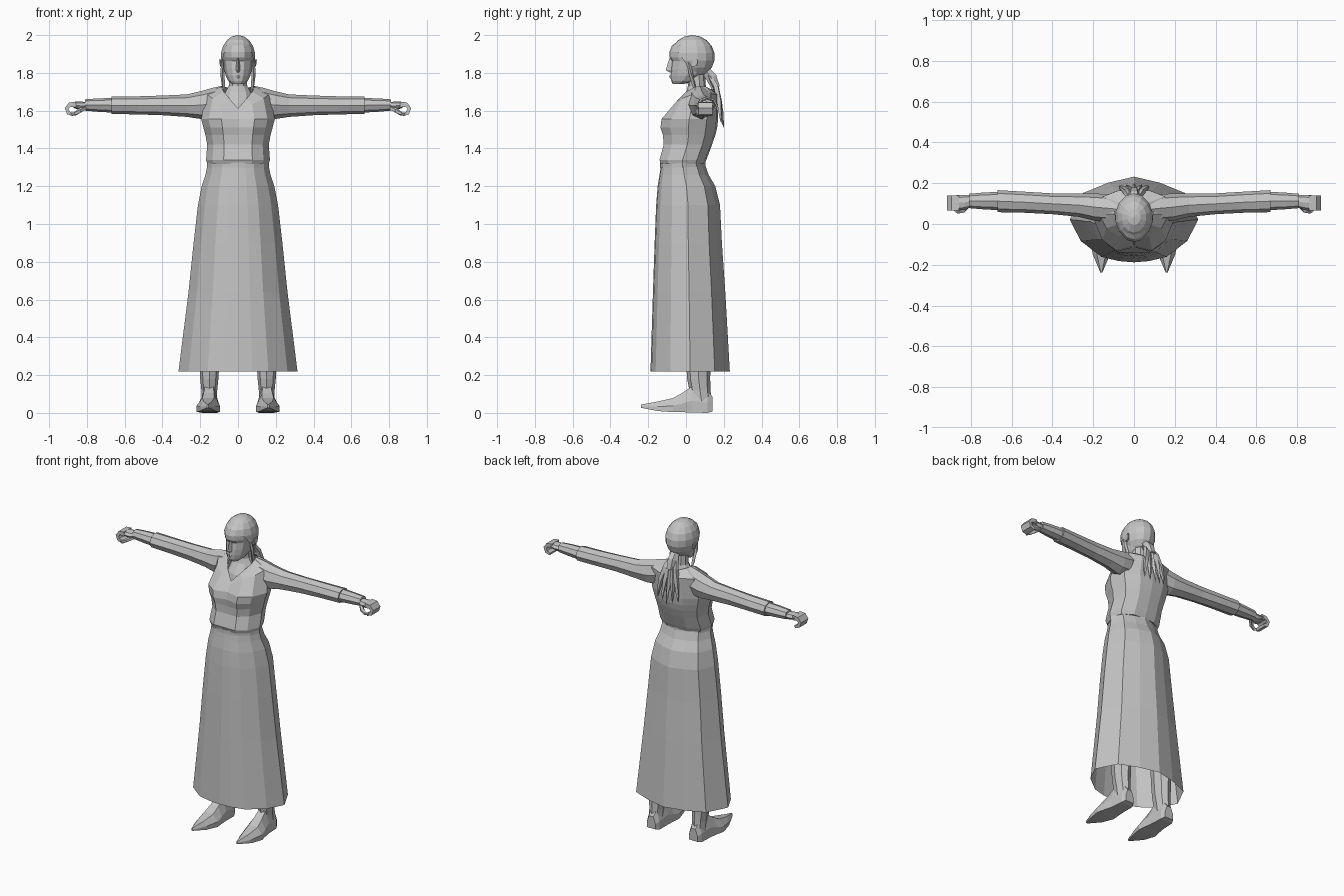
import bpy, bmesh, math
from mathutils import Vector, Matrix

grey = bpy.data.materials.new("plain_grey")
grey.diffuse_color = (0.55, 0.55, 0.55, 1)


def finish(name, bm):
    bmesh.ops.recalc_face_normals(bm, faces=bm.faces)
    me = bpy.data.meshes.new(name)
    bm.to_mesh(me)
    bm.free()
    me.materials.append(grey)
    ob = bpy.data.objects.new(name, me)
    bpy.context.collection.objects.link(ob)
    return ob


def loft(name, rings, cap_start=True, cap_end=True):
    bm = bmesh.new()
    loops = [[bm.verts.new(p) for p in ring] for ring in rings]
    n = len(loops[0])
    for a, b in zip(loops, loops[1:]):
        for i in range(n):
            j = (i + 1) % n
            bm.faces.new((a[i], a[j], b[j], b[i]))
    if cap_start:
        bm.faces.new(loops[0])
    if cap_end:
        bm.faces.new(loops[-1])
    return finish(name, bm)


def mirror_ring(half):
    """Close a right-hand half outline, listed from front to back."""
    return list(half) + [(-x, y, z) for x, y, z in reversed(half[1:-1])]


def level_ring(template, z, w, front, back):
    mid, dep = (front + back) / 2, (back - front) / 2
    return mirror_ring([(u * w, mid + v * dep, z) for u, v in template])


def tube(name, path, sides=5):
    """Path entries: (point, radius)."""
    pts = [Vector(p) for p, r in path]
    rings = []
    for i, (p, r) in enumerate(path):
        d = pts[min(i + 1, len(pts) - 1)] - pts[max(i - 1, 0)]
        q = d.to_track_quat('Z', 'Y')
        rings.append([pts[i] + q @ Vector((r * math.cos(a), r * math.sin(a), 0))
                      for a in (2 * math.pi * k / sides for k in range(sides))])
    return loft(name, rings)


def mirrored(ob, name):
    """Copy a right-hand part to the left side."""
    bm = bmesh.new()
    bm.from_mesh(ob.data)
    bm.transform(Matrix.Scale(-1, 4, (1, 0, 0)))
    return finish(name, bm)


# Long open skirt
skirt_shape = [(0, -1), (.24, -.97), (.51, -.87), (.83, -.5), (1, 0),
               (.79, .62), (.4, .86), (0, 1)]
skirt_rows = [(.22, .315, -.188, .232), (.64, .262, -.175, .208), (.9, .235, -.166, .19),
              (1.1, .212, -.158, .18), (1.2, .192, -.15, .155), (1.26, .172, -.14, .12),
              (1.33, .158, -.13, .095)]
loft("skirt", [level_ring(skirt_shape, *r) for r in skirt_rows], cap_start=False)

# Bodice with a bust and an open V neckline
bodice_rows = [(1.318, .162, -.133, .098, -.98), (1.34, .169, -.14, .108, -1),
               (1.42, .163, -.118, .138, -1), (1.47, .172, -.122, .155, -.95),
               (1.51, .183, -.135, .165, -.86), (1.555, .195, -.13, .17, -.84)]
rings = []
for z, w, f, b, centre in bodice_rows:
    shape = [(0, centre), (.45, -1), (.8, -.66), (1, -.02), (.85, .6), (.45, .94), (0, 1)]
    rings.append(level_ring(shape, z, w, f, b))
rings.append(mirror_ring([(0, -.085, 1.595), (.075, -.062, 1.635), (.135, -.02, 1.665),
                          (.17, .045, 1.69), (.15, .135, 1.69), (.075, .165, 1.685),
                          (0, .165, 1.68)]))
rings.append(mirror_ring([(0, -.07, 1.612), (.042, -.04, 1.66), (.075, 0, 1.70),
                          (.09, .05, 1.727), (.07, .105, 1.727), (.035, .13, 1.715),
                          (0, .135, 1.715)]))
loft("bodice", rings, cap_end=False)

# Waistband
loft("waistband", [level_ring(skirt_shape, z, .165, -.137, .102)
                   for z in (1.30, 1.325)])

# Chest and neck
round_shape = [(math.sin(a), -math.cos(a)) for a in (math.pi * k / 5 for k in range(6))]
round_shape[0], round_shape[-1] = (0, -1), (0, 1)
neck_rows = [(1.56, .10, -.06, .12), (1.64, .085, -.038, .12), (1.70, .07, .002, .115),
             (1.73, .05, .01, .105), (1.80, .047, .005, .1)]
loft("neck", [level_ring(round_shape, *r) for r in neck_rows])

# Head with chin, mouth, eye sockets and brow
head_shape = [(0, -1), (.42, -.92), (.8, -.6), (1, 0), (.9, .5), (.5, .88), (0, 1)]
head_rows = [(1.742, .032, -.07, -.01), (1.758, .052, -.078, .05), (1.785, .065, -.081, .085),
             (1.82, .074, -.08, .12), (1.862, .08, -.074, .138), (1.882, .083, -.087, .142),
             (1.91, .084, -.088, .142), (1.945, .074, -.074, .125), (1.98, .046, -.025, .09)]
loft("head", [level_ring(head_shape, *r) for r in head_rows])

# Nose wedge and lips
loft("nose", [[(-.008, -.066, 1.88), (0, -.087, 1.88), (.008, -.066, 1.88)],
              [(-.016, -.066, 1.815), (0, -.107, 1.815), (.016, -.066, 1.815)],
              [(-.012, -.066, 1.803), (0, -.088, 1.803), (.012, -.066, 1.803)]])
loft("lips", [[(-.022, -.066, z), (0, y, z), (.022, -.066, z)]
              for z, y in ((1.79, -.083), (1.781, -.09), (1.77, -.083))])

# Hair cap, trimmed open around the face
bm = bmesh.new()
bmesh.ops.create_uvsphere(bm, u_segments=14, v_segments=9, radius=1)
bm.transform(Matrix.Translation((0, .034, 1.885)) @ Matrix.Diagonal((.094, .118, .115, 1)))
bmesh.ops.bisect_plane(bm, geom=bm.verts[:] + bm.edges[:] + bm.faces[:],
                       plane_co=(0, -.07, 1.955), plane_no=(0, -.155, -.1), clear_outer=True)
finish("hair_cap", bm)

# Ponytail strands down the back
tube("ponytail_root", [((0, .105, 1.81), .028), ((0, .135, 1.775), .033),
                       ((0, .158, 1.72), .026)], 6)
for k in range(-2, 3):
    tube("ponytail_strand", [((k * .008, .12, 1.79), .012), ((k * .018, .156, 1.73), .017),
                             ((k * .028, .175, 1.65), .015),
                             ((k * .034, .19 - abs(k) * .004, 1.58), .009),
                             ((k * .036, .2 - abs(k) * .008, 1.51 + abs(k) * .015), .001)], 4)

# Side locks and ears
lock = tube("side_lock", [((.079, .01, 1.87), .008), ((.083, .025, 1.80), .011),
                          ((.078, .04, 1.74), .01), ((.07, .055, 1.68), .002)], 4)
mirrored(lock, "side_lock_left")
ear = loft("ear", [[(.078, .03, 1.83), (.078, .055, 1.84), (.078, .06, 1.87), (.078, .035, 1.87)],
                   [(.09, .03, 1.83), (.096, .058, 1.838), (.1, .063, 1.872), (.092, .035, 1.87)]])
mirrored(ear, "ear_left")


# Arms run along x: (x, front y, back y, bottom z, top z)
def x_ring(x, y0, y1, z0, z1, sides=8):
    cy, cz, ry, rz = (y0 + y1) / 2, (z0 + z1) / 2, (y1 - y0) / 2, (z1 - z0) / 2
    return [(x, cy + ry * math.cos(a), cz + rz * math.sin(a))
            for a in (2 * math.pi * k / sides for k in range(sides))]


parts = [
    ("sleeve", [(.08, .01, .135, 1.60, 1.732), (.13, .01, .145, 1.56, 1.722),
                (.19, .015, .15, 1.555, 1.705), (.27, .035, .15, 1.567, 1.686),
                (.40, .048, .15, 1.576, 1.68), (.53, .055, .158, 1.58, 1.676),
                (.67, .058, .166, 1.583, 1.674)]),
    ("cuff", [(.665, .068, .158, 1.59, 1.667), (.74, .072, .154, 1.594, 1.665),
              (.81, .078, .148, 1.60, 1.66)]),
    ("palm", [(.79, .085, .14, 1.607, 1.645), (.83, .07, .142, 1.602, 1.648),
              (.87, .065, .142, 1.614, 1.647)]),
]
for name, rows in parts:
    mirrored(loft(name, [x_ring(*r) for r in rows]), name + "_left")

# Curled fingers wrapping around an open grip, plus the thumb
curl = [(.858, 1.632, .015), (.89, 1.632, .012), (.907, 1.612, .01),
        (.898, 1.588, .01), (.872, 1.578, .008)]
rings = []
for i, (x, z, t) in enumerate(curl):
    a, b = curl[max(i - 1, 0)], curl[min(i + 1, 4)]
    d = Vector((b[0] - a[0], b[1] - a[1])).normalized() * t
    o, n = (x - d.y, z + d.x), (x + d.y, z - d.x)
    rings.append([(o[0], .065, o[1]), (o[0], .14, o[1]), (n[0], .14, n[1]), (n[0], .065, n[1])])
mirrored(loft("fingers", rings), "fingers_left")
thumb = tube("thumb", [((.81, .095, 1.615), .013), ((.84, .065, 1.598), .013),
                       ((.865, .06, 1.583), .010), ((.888, .075, 1.58), .006)])
mirrored(thumb, "thumb_left")

# Legs and pointed shoes
leg_rows = [(.06, .042, .03, .135), (.12, .042, .018, .13), (.18, .048, .006, .128),
            (.28, .054, 0, .13), (.5, .06, -.01, .13)]
leg = loft("leg", [[(.152 + w * math.sin(a), (f + b) / 2 - (b - f) / 2 * math.cos(a), z)
                    for a in (math.pi * k / 4 for k in range(8))]
                   for z, w, f, b in leg_rows])
mirrored(leg, "leg_left")

# Shoe rows: (y, centre x, half width, sole z, top z)
shoe_rows = [(.14, .15, .03, .008, .085), (.115, .15, .042, 0, .12), (.03, .152, .046, .002, .14),
             (-.02, .155, .054, .004, .105), (-.07, .158, .062, .004, .078),
             (-.15, .16, .042, .01, .06), (-.238, .16, .005, .027, .044)]
shoe = loft("shoe", [[(c - w, y, s), (c + w, y, s), (c + w, y, s + (t - s) * .45),
                      (c + w * .5, y, t), (c - w * .5, y, t), (c - w, y, s + (t - s) * .45)]
                     for y, c, w, s, t in shoe_rows])
mirrored(shoe, "shoe_left")
